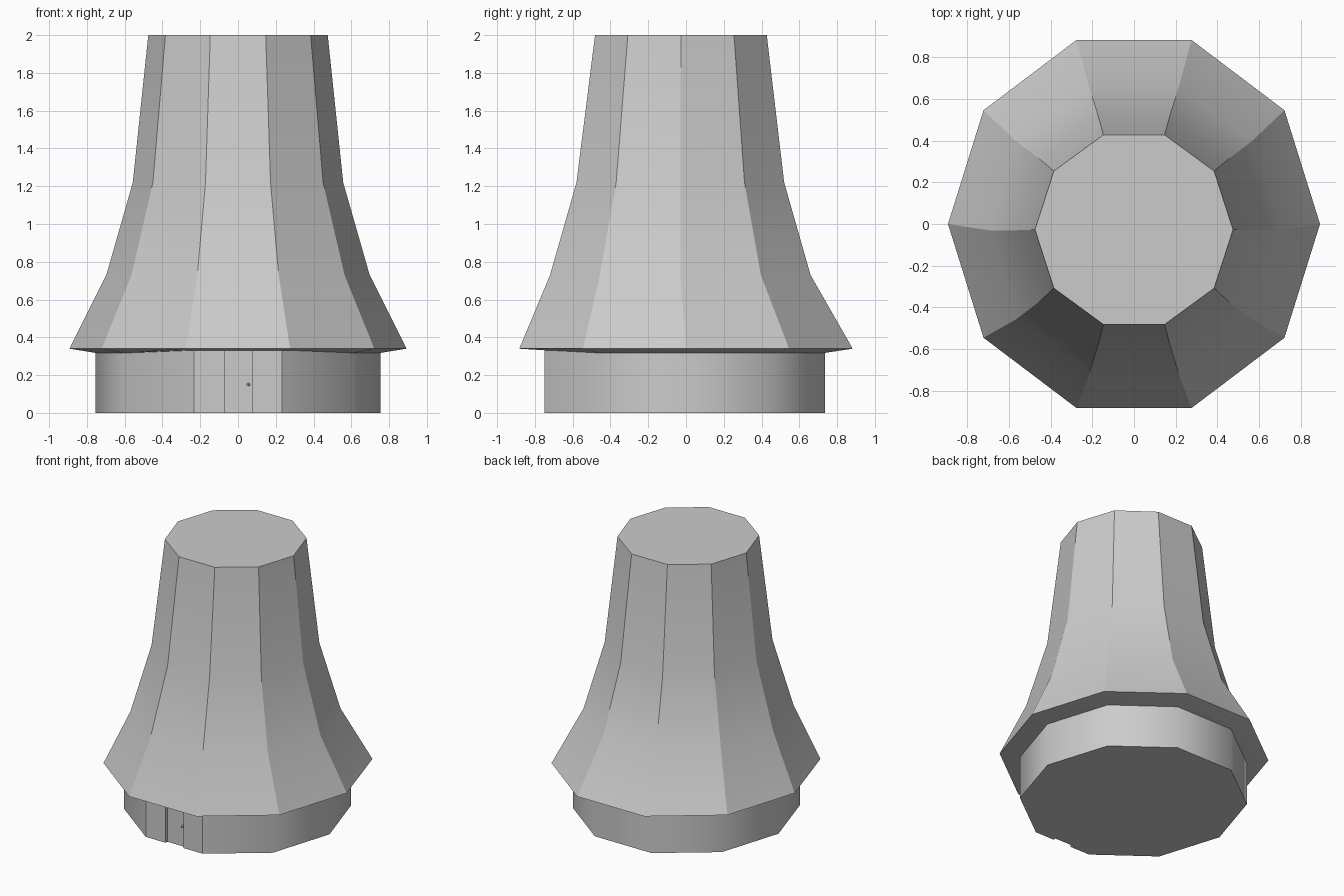
import bpy, bmesh
from math import cos, sin, radians

if "Cube" in bpy.data.objects:
    bpy.data.objects.remove(bpy.data.objects["Cube"])

SIDES = 10
FRONT = (7, 8)          # corner indices of the front side


def ring(rx, ry, cy, z, front_z=None):
    """Ten-sided ring; the two front corners may have their own height."""
    pts = []
    for i in range(SIDES):
        a = radians(360 / SIDES * i)
        h = front_z if front_z is not None and i in FRONT else z
        pts.append((rx * cos(a), cy + ry * sin(a), h))
    return pts


def loft(name, rings, angle):
    """Skin stacked rings of points, cap both ends, shade by angle."""
    bm = bmesh.new()
    rows = [[bm.verts.new(p) for p in r] for r in rings]
    n = len(rows[0])
    for lo, hi in zip(rows, rows[1:]):
        for i in range(n):
            j = (i + 1) % n
            bm.faces.new((lo[i], lo[j], hi[j], hi[i]))
    bm.faces.new(rows[0][::-1])
    bm.faces.new(rows[-1])
    bmesh.ops.recalc_face_normals(bm, faces=bm.faces)
    me = bpy.data.meshes.new(name)
    bm.to_mesh(me)
    bm.free()
    ob = bpy.data.objects.new(name, me)
    bpy.context.collection.objects.link(ob)
    bpy.ops.object.select_all(action='DESELECT')
    ob.select_set(True)
    bpy.context.view_layer.objects.active = ob
    bpy.ops.object.shade_smooth_by_angle(angle=radians(angle))
    return ob


# Tall flared roof with a thin overhanging eave
loft("roof", [
    ring(0.745, 0.77, -0.007, 0.316, 0.331),
    ring(0.892, 0.928, 0.0, 0.34),
    ring(0.697, 0.725, -0.03, 0.73),
    ring(0.557, 0.578, -0.03, 1.22),
    ring(0.475, 0.478, -0.027, 2.0),
], 30)


# Low wall with a shallow door recess in the front side
def wall_ring(z, front_z=None):
    pts = ring(0.755, 0.78, -0.006, z, front_z)
    y, h = pts[7][1], pts[7][2]
    door = [(-0.07, y, h), (-0.07, y + 0.02, h),
            (0.078, y + 0.02, h), (0.078, y, h)]
    return pts[:8] + door + pts[8:]


wall = loft("wall", [wall_ring(0.0), wall_ring(0.32, 0.333)], 40)
# Crisp corners either side of the front
for e in wall.data.edges:
    a, b = (wall.data.vertices[v].co for v in e.vertices)
    if abs(a.z - b.z) > 0.2 and a.y < -0.7:
        e.use_edge_sharp = True

# Tiny door knob inside the recess
bpy.ops.mesh.primitive_uv_sphere_add(segments=8, ring_count=6, radius=0.009,
                                     location=(0.055, -0.731, 0.15))
bpy.context.object.name = "door_knob"
